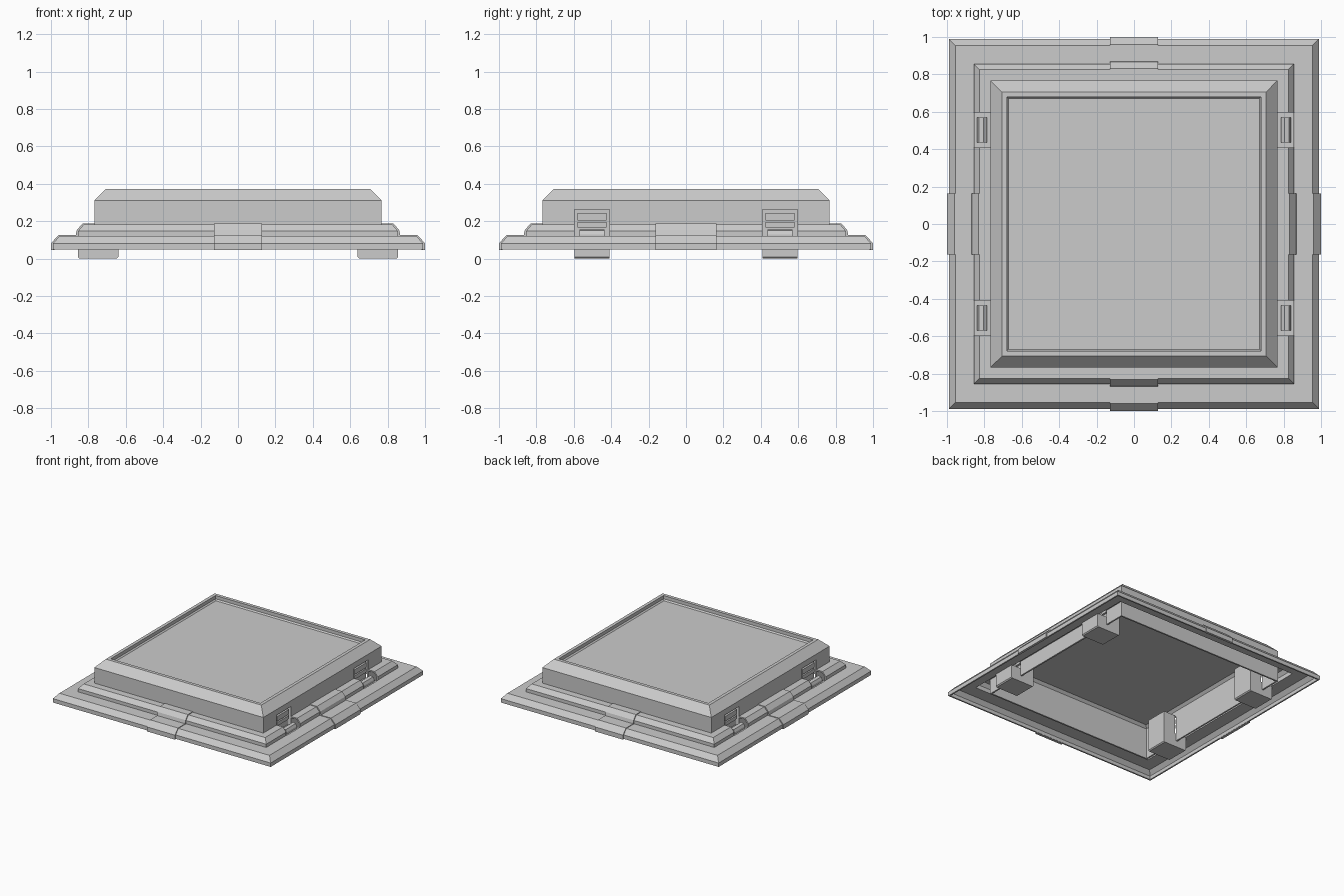
import bpy, bmesh
from mathutils import Matrix

if "Cube" in bpy.data.objects:
    bpy.data.objects.remove(bpy.data.objects["Cube"])


def make_object(name, bm):
    bmesh.ops.recalc_face_normals(bm, faces=bm.faces[:])
    mesh = bpy.data.meshes.new(name)
    bm.to_mesh(mesh)
    bm.free()
    ob = bpy.data.objects.new(name, mesh)
    bpy.context.collection.objects.link(ob)
    return ob


def square_loft(name, profile):
    """Loft square rings given as (half size, z), capped at both ends."""
    bm = bmesh.new()
    rings = [[bm.verts.new((sx * h, sy * h, z))
              for sx, sy in ((-1, -1), (1, -1), (1, 1), (-1, 1))] for h, z in profile]
    for a, b in zip(rings, rings[1:]):
        for i in range(4):
            j = (i + 1) % 4
            bm.faces.new((a[i], a[j], b[j], b[i]))
    bm.faces.new(rings[0])
    bm.faces.new(rings[-1])
    return make_object(name, bm)


def add_extrusion(bm, profile, y0, y1, matrix=Matrix()):
    """Extrude an (x, z) outline along y, then place it with a matrix."""
    a = [bm.verts.new(matrix @ Matrix.Translation((x, y0, z)).translation) for x, z in profile]
    b = [bm.verts.new(matrix @ Matrix.Translation((x, y1, z)).translation) for x, z in profile]
    bm.faces.new(a)
    bm.faces.new(b[::-1])
    n = len(profile)
    for i in range(n):
        j = (i + 1) % n
        bm.faces.new((a[i], b[i], b[j], a[j]))


def rect(x0, x1, z0, z1):
    return [(x0, z0), (x1, z0), (x1, z1), (x0, z1)]


# Stepped hollow tile with recessed top and a deep inner wall underneath
tile = square_loft("stepped_tile", [
    (.67, .335), (.68, .345), (.68, .372), (.707, .372), (.768, .31), (.768, .182),
    (.825, .182), (.855, .147), (.855, .12), (.955, .12), (.99, .08), (.99, .048),
    (.978, .048), (.978, .077), (.95, .109), (.843, .109), (.843, .143),
    (.82, .171), (.768, .171), (.768, .05), (.755, .05), (.755, .305), (.735, .325)])

HALF_TURN = Matrix.Rotation(3.14159265, 4, 'Z')
SIDES = (Matrix(), HALF_TURN)
CLIP_Y = ((.41, .595), (-.595, -.41))

# Clip pockets cut through the steps and side walls
bm = bmesh.new()
for m in SIDES:
    for y0, y1 in CLIP_Y:
        add_extrusion(bm, rect(.74, .87, .1215, .263), y0, y1, m)
        add_extrusion(bm, rect(.74, .857, .02, .13), y0, y1, m)
cutter = make_object("clip_pocket_cutter", bm)
# Merge overlapping cutter blocks cleanly
bpy.context.view_layer.objects.active = tile
mod = tile.modifiers.new("pockets", 'BOOLEAN')
mod.operation = 'DIFFERENCE'
mod.object = cutter
mod.solver = 'EXACT'
mod.use_self = True
bpy.ops.object.modifier_apply(modifier=mod.name)
bpy.data.objects.remove(cutter)

# Straps following the step profile in the middle of each side
strap = [(1, .045), (1, .082), (.96, .125), (.868, .125), (.862, .152), (.832, .187),
         (.765, .187), (.765, .172), (.82, .172), (.843, .143), (.843, .109),
         (.95, .109), (.98, .077), (.98, .045)]
for name, half, base in (("side_straps", .163, 0), ("front_back_straps", .127, 1)):
    bm = bmesh.new()
    turn = Matrix.Rotation(1.57079633 * base, 4, 'Z')
    for m in SIDES:
        add_extrusion(bm, strap, -half, half, m @ turn)
    make_object(name, bm)

# Feet: L shaped blocks that close the pockets from inside and below
foot = [(.64, .008), (.648, 0), (.847, 0), (.855, .008), (.855, .113),
        (.745, .113), (.745, .265), (.64, .265)]
bm = bmesh.new()
for m in SIDES:
    for y0, y1 in CLIP_Y:
        add_extrusion(bm, foot, y0, y1, m)
make_object("clip_feet", bm)

# Small latch hooks and bars standing in the pockets
hook = [(.785, .113), (.84, .113), (.84, .13), (.83, .15), (.805, .155), (.785, .14)]
bm = bmesh.new()
for m in SIDES:
    for y0, y1 in CLIP_Y:
        add_extrusion(bm, hook, y0 + .025, y1 - .025, m)
        for z0, z1 in ((.165, .195), (.205, .245)):
            add_extrusion(bm, rect(.745, .762, z0, z1), y0 + .015, y1 - .015, m)
make_object("latch_hooks", bm)
